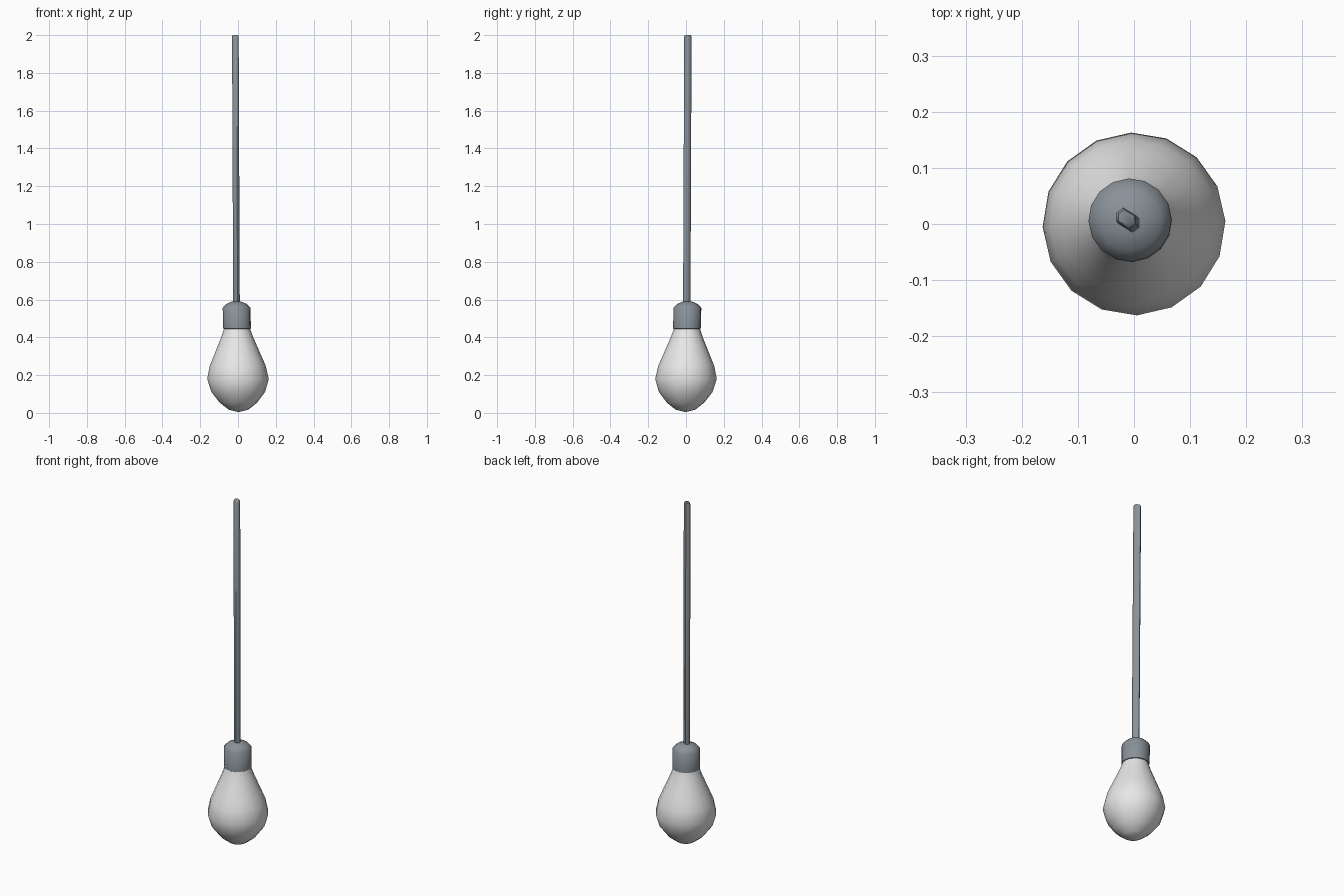
import bpy, bmesh, math

if "Cube" in bpy.data.objects:
    bpy.data.objects.remove(bpy.data.objects["Cube"])

def material(name, rgb):
    m = bpy.data.materials.new(name)
    m.diffuse_color = (*rgb, 1)
    m.use_nodes = True
    m.node_tree.nodes["Principled BSDF"].inputs["Base Color"].default_value = m.diffuse_color
    return m

glass = material("frosted white", (0.8, 0.8, 0.8))
metal = material("blue grey", (0.25, 0.285, 0.315))

LEAN = 0.019  # the lamp leans slightly towards -x and +y

def loft(name, rings, mat, angle):
    """Join rings of (x, y, z) points; single-point rings close to a tip."""
    bm = bmesh.new()
    loops = [[bm.verts.new(p) for p in r] for r in rings]
    for a, b in zip(loops, loops[1:]):
        n = max(len(a), len(b))
        for i in range(n):
            j = (i + 1) % n
            if len(a) == 1:
                bm.faces.new((a[0], b[j], b[i]))
            elif len(b) == 1:
                bm.faces.new((a[i], a[j], b[0]))
            else:
                bm.faces.new((a[i], a[j], b[j], b[i]))
    for end in (loops[0], loops[-1]):
        if len(end) > 2:
            bm.faces.new(end)
    bmesh.ops.recalc_face_normals(bm, faces=bm.faces)
    me = bpy.data.meshes.new(name)
    bm.to_mesh(me)
    bm.free()
    ob = bpy.data.objects.new(name, me)
    bpy.context.collection.objects.link(ob)
    me.materials.append(mat)
    bpy.ops.object.select_all(action='DESELECT')
    ob.select_set(True)
    bpy.context.view_layer.objects.active = ob
    bpy.ops.object.shade_smooth_by_angle(angle=math.radians(angle))
    return ob

def turned(profile, sides=16, turn=math.radians(1.8)):
    """Rings of a lathe shape around the leaning axis."""
    rings = []
    for r, z in profile:
        o = LEAN * (z - 0.18)
        if r == 0:
            rings.append([(-o, o, z)])
        else:
            rings.append([(r * math.cos(turn + math.tau * i / sides) - o,
                           r * math.sin(turn + math.tau * i / sides) + o, z)
                          for i in range(sides)])
    return rings

# Pear-shaped bulb
loft("bulb", turned([(0, 0.004), (0.052, 0.017), (0.1, 0.055), (0.143, 0.112),
                     (0.163, 0.18), (0.148, 0.25), (0.127, 0.3), (0.103, 0.357),
                     (0.083, 0.405), (0.069, 0.445), (0.064, 0.47)]), glass, 60)

# Socket with domed top
loft("socket", turned([(0.066, 0.442), (0.073, 0.446), (0.074, 0.556),
                       (0.055, 0.576), (0.03, 0.588), (0, 0.592)]), metal, 50)

# Six-sided cord, slightly leaning, with a softened top end
section = [(-0.0175, 0.0095), (-0.0175, -0.0055), (0.0055, -0.0195),
           (0.0175, -0.0105), (0.0175, 0.0055), (-0.0055, 0.0195)]
cord = []
for cx, cy, z, s in [(-0.008, 0.004, 0.57, 1), (-0.014, 0.01, 1.992, 1),
                     (-0.014, 0.01, 2.0, 0.8)]:
    cord.append([(cx + x * s, cy + y * s, z) for x, y in section])
loft("cord", cord, metal, 65)
